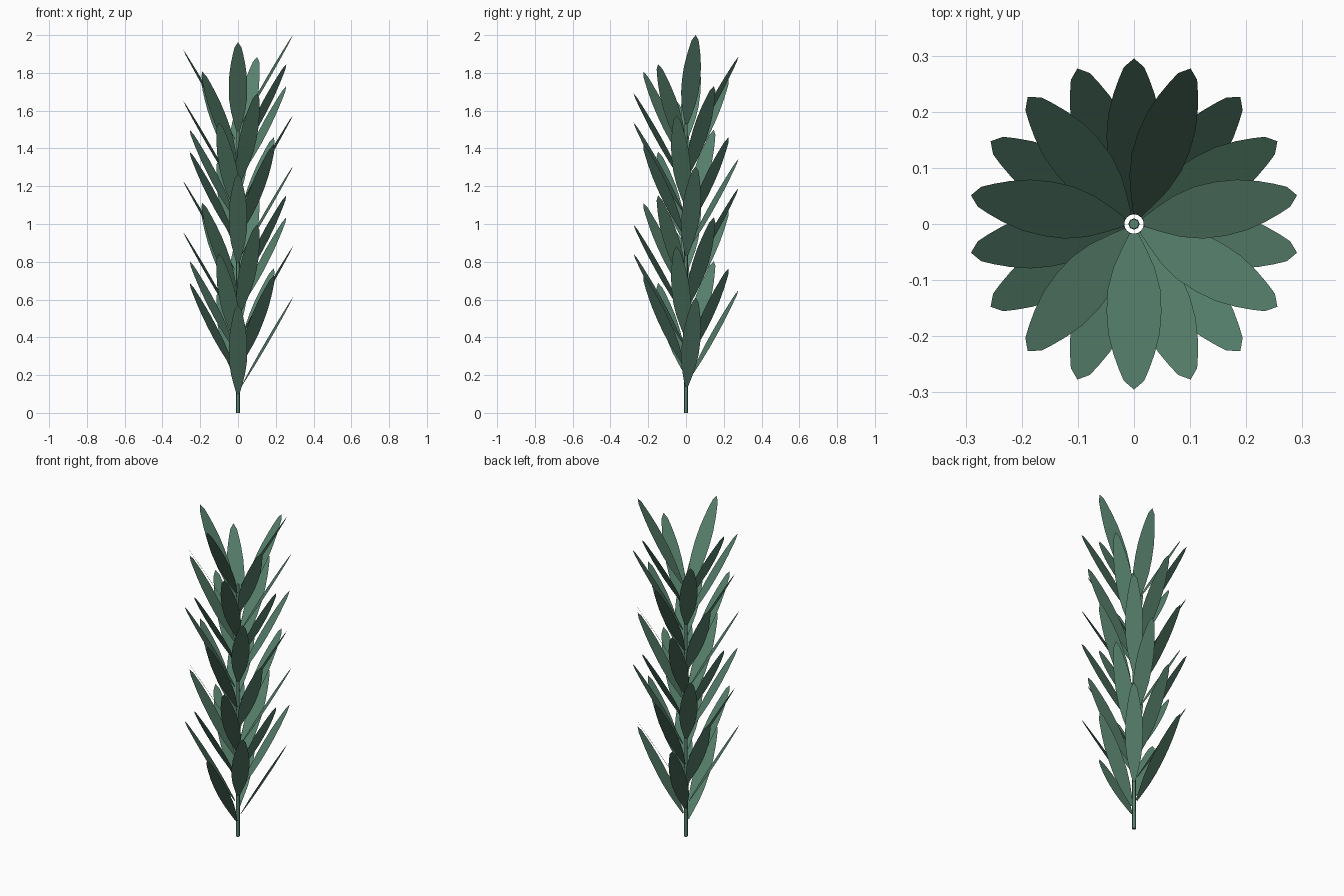
import bpy, bmesh, math
from mathutils import Vector

if "Cube" in bpy.data.objects:
    bpy.data.objects.remove(bpy.data.objects["Cube"])

LEAVES = 38          # leaves along the spiral
STEP_Z = 0.0386      # rise per leaf
STEP_A = 100         # turn per leaf, degrees
BASE = Vector((0.017, 0.0, 0.10))     # leaf foot (radius, -, height)
TIP = Vector((0.295, 0.0, 0.572))     # leaf end
# (fraction of length, half width)
OUTLINE = [(0.0, 0.008), (0.1, 0.022), (0.22, 0.037), (0.36, 0.047), (0.5, 0.049),
           (0.64, 0.046), (0.77, 0.037), (0.87, 0.027), (0.945, 0.018)]

green = bpy.data.materials.new("leaf green")
green.diffuse_color = (0.098, 0.223, 0.156, 1)
green.use_nodes = True
green.node_tree.nodes["Principled BSDF"].inputs["Base Color"].default_value = green.diffuse_color


def add_object(name, bm):
    mesh = bpy.data.meshes.new(name)
    bm.to_mesh(mesh)
    bm.free()
    mesh.materials.append(green)
    obj = bpy.data.objects.new(name, mesh)
    bpy.context.collection.objects.link(obj)
    return obj


# Leaf blade: two halves meeting at a midrib, pointing along +x and upward
def leaf_mesh():
    bm = bmesh.new()
    rows = []
    for t, w in OUTLINE:
        p = BASE.lerp(TIP, t)
        rows.append([bm.verts.new(p + Vector((0, s * w, 0))) for s in (-1, 0, 1)])
    end = bm.verts.new(TIP)
    for a, b in zip(rows, rows[1:]):
        for i in (0, 1):
            bm.faces.new((a[i], b[i], b[i + 1], a[i + 1]))
    for i in (0, 1):
        bm.faces.new((rows[-1][i], end, rows[-1][i + 1]))
    return bm


# Leaves set in a rising spiral, all sharing one blade mesh
first = add_object("leaf", leaf_mesh())
for k in range(LEAVES):
    leaf = first if k == 0 else first.copy()
    if k:
        bpy.context.collection.objects.link(leaf)
    leaf.name = f"leaf_{k + 1:02d}"
    leaf.location.z = k * STEP_Z
    leaf.rotation_euler.z = math.radians(-90 + k * STEP_A)

# Stem
bm = bmesh.new()
bmesh.ops.create_cone(bm, cap_ends=True, segments=8, radius1=0.01, radius2=0.009, depth=1.535)
bmesh.ops.translate(bm, verts=bm.verts, vec=(0, 0, 1.535 / 2))
stem = add_object("stem", bm)
for f in stem.data.polygons:
    f.use_smooth = len(f.vertices) == 4
